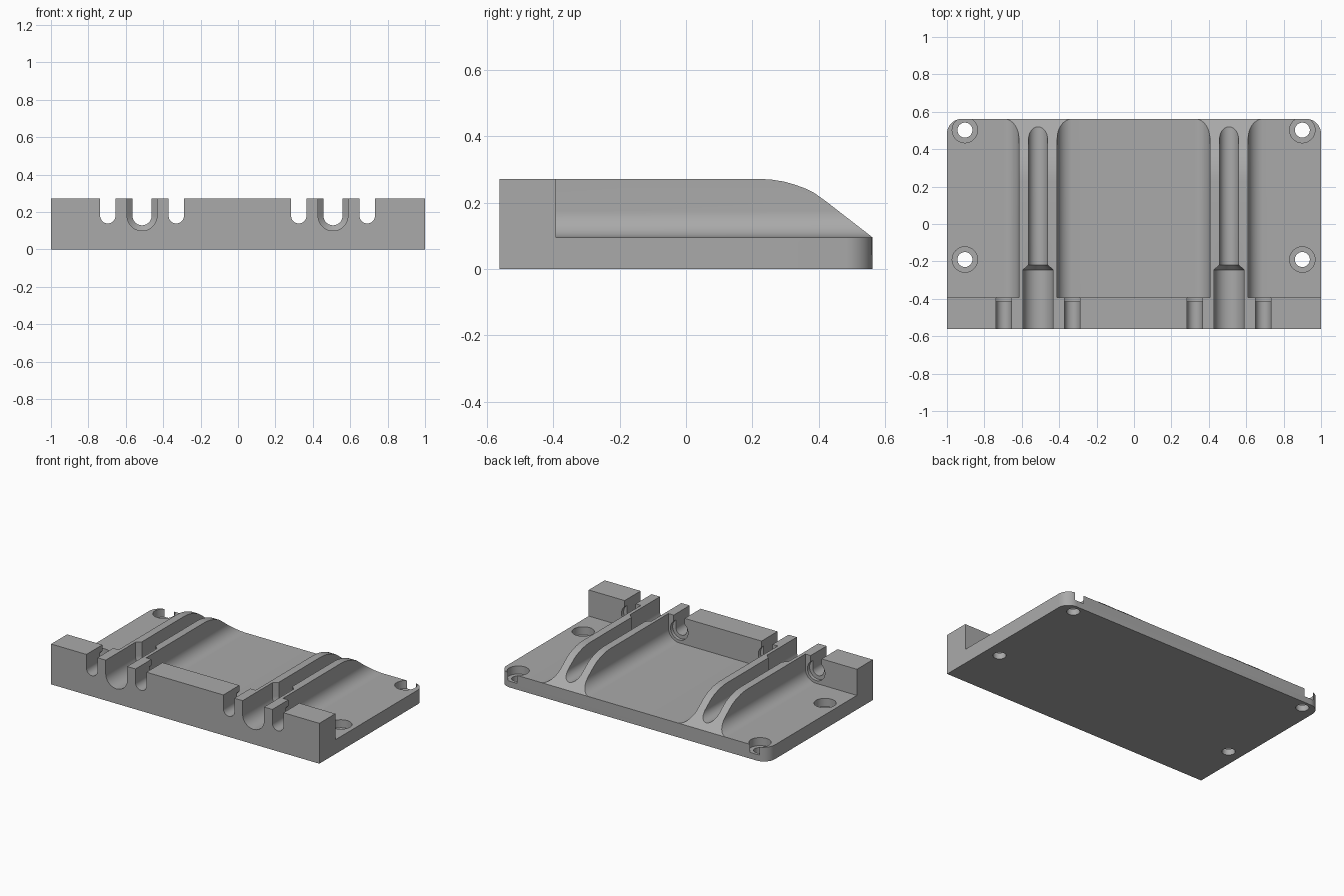
import bpy, bmesh, math

if "Cube" in bpy.data.objects:
    bpy.data.objects.remove(bpy.data.objects["Cube"])

H, FLOOR, BACK, FRONT, WALL = 0.272, 0.096, 0.562, -0.562, -0.392
AXIS_Z = 0.18
CENTRES = (-0.513, 0.508)      # the two channel axes


def loft(name, rings):
    """Solid skinned through matching rings of points, capped at both ends."""
    bm = bmesh.new()
    vr = [[bm.verts.new(p) for p in r] for r in rings]
    n = len(vr[0])
    for a, b in zip(vr, vr[1:]):
        for i in range(n):
            j = (i + 1) % n
            bm.faces.new((a[i], a[j], b[j], b[i]))
    bm.faces.new(vr[0][::-1])
    bm.faces.new(vr[-1])
    bmesh.ops.recalc_face_normals(bm, faces=bm.faces)
    mesh = bpy.data.meshes.new(name)
    bm.to_mesh(mesh)
    bm.free()
    ob = bpy.data.objects.new(name, mesh)
    bpy.context.collection.objects.link(ob)
    return ob


def arc(cx, cy, r, a0, a1, n=16):
    return [(cx + r * math.cos(math.radians(a0 + (a1 - a0) * i / n)),
             cy + r * math.sin(math.radians(a0 + (a1 - a0) * i / n))) for i in range(n + 1)]


def along_y(name, xz, y0, y1):
    return loft(name, [[(x, y, z) for x, z in xz] for y in (y0, y1)])


def upright(name, xy, z0, z1):
    return loft(name, [[(x, y, z) for x, y in xy] for z in (z0, z1)])


def cut(cutter):
    mod = body.modifiers.new("cut", 'BOOLEAN')
    mod.operation, mod.solver, mod.object = 'DIFFERENCE', 'EXACT', cutter
    bpy.context.view_layer.objects.active = body
    bpy.ops.object.modifier_apply(modifier=mod.name)
    bpy.data.objects.remove(cutter)


def u_slot(name, x, stations):
    """Round-bottomed open slot; stations are (y, radius)."""
    return loft(name, [[(px, y, pz) for px, pz in
                        [(x - r, 0.4)] + arc(x, AXIS_Z, r, 180, 360, 24) + [(x + r, 0.4)]]
                       for y, r in stations])


# Main block: side profile with the curved, sloping back
R = 0.29
slope = math.degrees(math.atan2(H - FLOOR - 0.037, 0.177))
curve = [(0.225, H), (0.26, 0.2695), (0.295, 0.264), (0.33, 0.254),
         (0.36, 0.243), (0.385, 0.231), (0.42, 0.206)]
side = [(FRONT, 0), (FRONT, H)] + curve + [(BACK, FLOOR), (BACK, 0)]
body = loft("mounting_plate", [[(x, y, z) for y, z in side] for x in (-1, 1)])

# Pockets beside the ribs, with filleted feet
F, HW = 0.08, 0.1025
L, Rr = CENTRES


def pocket(x0, x1, round0, round1):
    pts = [(x0, 0.5)]
    pts += arc(x0 + F, FLOOR + F, F, 180, 270) if round0 else [(x0, FLOOR)]
    pts += arc(x1 - F, FLOOR + F, F, 270, 360) if round1 else [(x1, FLOOR)]
    pts += [(x1, 0.5)]
    cut(along_y("pocket", pts, WALL, 0.8))


pocket(-1.2, L - HW, False, True)
pocket(L + HW, Rr - HW, True, True)
pocket(Rr + HW, 1.2, True, False)

# Rounded back corners
C = 0.08
for s in (-1, 1):
    pts = [(s * x, y) for x, y in arc(1 - C, BACK - C, C, 0, 90)]
    pts += [(s * (1 - C), 0.8), (s * 1.2, 0.8), (s * 1.2, BACK - C)]
    cut(upright("corner", pts, -0.1, 0.5))

# Stepped channels in the ribs, side slots and round recesses in the front wall
for c in CENTRES:
    cut(u_slot("channel", c, [(-0.7, 0.08), (-0.245, 0.08), (-0.218, 0.051), (0.8, 0.051)]))
    for s in (-1, 1):
        x = c + s * 0.183
        cut(u_slot("side_slot", x, [(-0.7, 0.041), (-0.37, 0.041)]))
        cut(along_y("recess", arc(x, AXIS_Z, 0.065, 0, 352.5, 47), -0.415, -0.38))

# Counterbored screw holes
for x in (-0.904, 0.9):
    for y in (-0.19, 0.502):
        cut(upright("bore", arc(x, y, 0.04, 0, 352.5, 47), -0.1, 0.3))
        cut(upright("counterbore", arc(x, y, 0.068, 0, 352.5, 47), 0.042, 0.3))

# Plain grey finish
grey = bpy.data.materials.new("grey")
grey.diffuse_color = (0.40, 0.40, 0.40, 1)
grey.use_nodes = True
grey.node_tree.nodes["Principled BSDF"].inputs["Base Color"].default_value = grey.diffuse_color
body.data.materials.clear()
body.data.materials.append(grey)
for p in body.data.polygons:
    p.material_index = 0
bpy.ops.object.select_all(action='DESELECT')
body.select_set(True)
bpy.context.view_layer.objects.active = body
bpy.ops.object.shade_smooth_by_angle(angle=math.radians(25))
